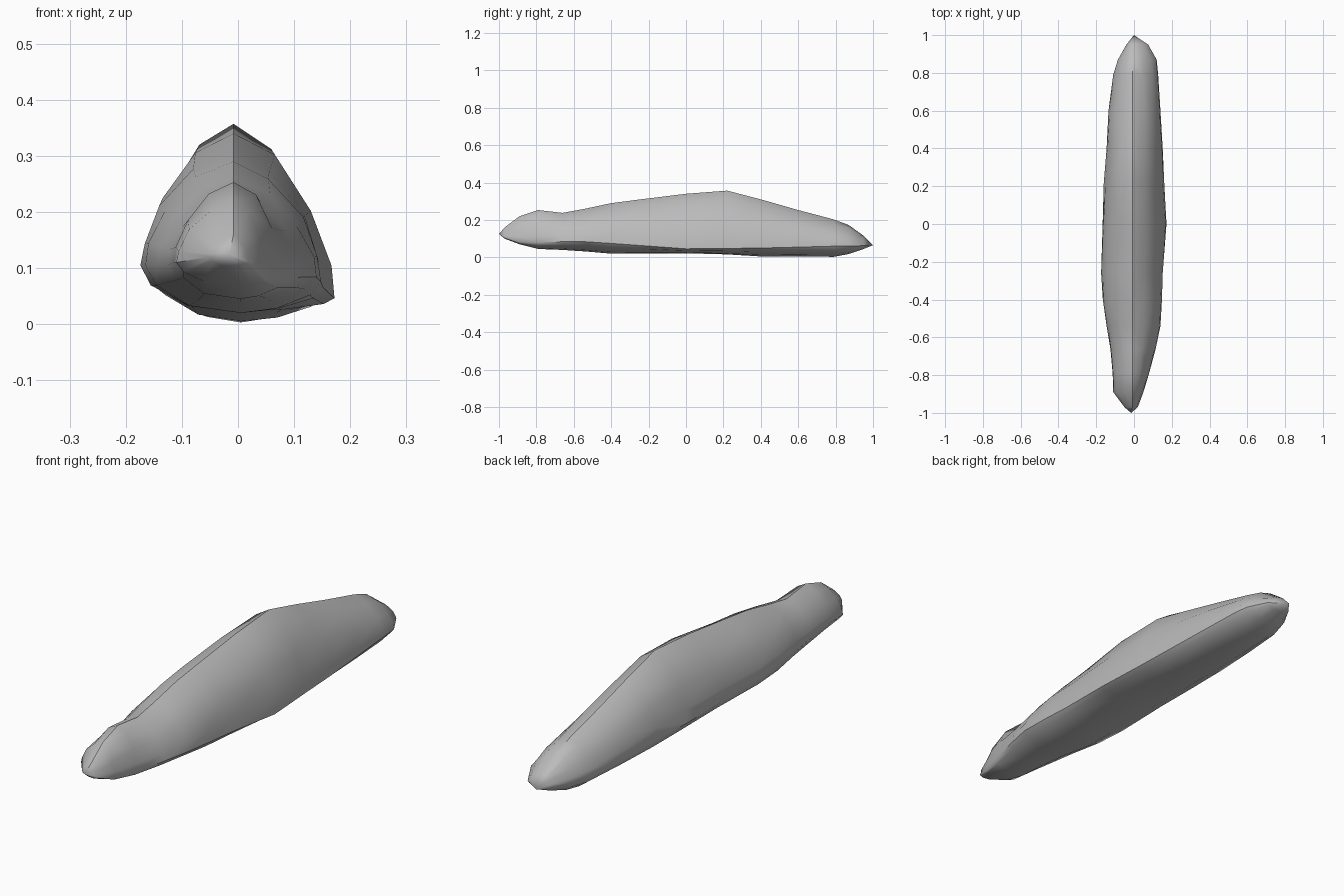
import bpy, bmesh, math, random
from mathutils import Vector

cube = bpy.data.objects.get("Cube")
if cube:
    bpy.data.objects.remove(cube, do_unlink=True)
random.seed(4)

# One flat stone colour
stone = bpy.data.materials.new("stone grey")
stone.use_nodes = True
grey = (0.5, 0.5, 0.5, 1)
stone.diffuse_color = grey
stone.node_tree.nodes["Principled BSDF"].inputs["Base Color"].default_value = grey

# Stations along the rock in hundredths:
# y, ridge height, keel height, left-hand x, right-hand x, height of each side edge
stations = [
    (-97, 16, 10, -5, 2, 12, 11),
    (-89, 22, 7, -11, 5, 11, 8),
    (-79, 25.3, 4.5, -11.3, 8, 11, 8),
    (-66, 23.8, 4, -12.5, 11.5, 10.5, 8.4),
    (-54, 26, 3.2, -14.5, 14, 10.5, 8.4),
    (-40, 29, 2, -16.5, 14.8, 10.5, 7.5),
    (-26, 30.8, 2, -17.4, 15.2, 10.5, 6.5),
    (0, 34, 2.2, -16.6, 17.2, 9.5, 4.6),
    (22, 35.7, 1.6, -16, 16, 9, 4.8),
    (40, 31, 0.5, -14.5, 15.2, 8.5, 5),
    (60, 25.3, 0.6, -13.5, 14, 8, 5.5),
    (79, 20.3, 0.3, -11, 12.8, 7, 6),
    (87, 17.3, 1.8, -8.5, 12, 6.5, 6),
    (95, 11.5, 4.5, -4, 7.5, 6.5, 6.3),
]

# Half cross-section: share of the width, share of the height from the side edge
half = [(0.42, 0.86), (0.78, 0.53), (0.96, 0.2), (1, 0), (0.87, -0.42), (0.48, -0.85)]


def ring_points(y, top, keel, left, right, edge_left, edge_right):
    ridge = -0.8
    points = [Vector((ridge, y, top))]

    def flank(side, edge):
        result = []
        for wide, tall in half:
            z = edge + tall * ((top - edge) if tall > 0 else (edge - keel))
            x = ridge + (side - ridge) * wide
            if tall not in (0, 1):
                x += random.uniform(-0.35, 0.35)
                z += random.uniform(-0.3, 0.3) if tall > 0 else 0
            result.append(Vector((x, y, z)))
        return result

    points += flank(right, edge_right)
    points.append(Vector((0.5, y, keel)))
    points += reversed(flank(left, edge_left))
    return [p / 100 for p in points]


# Loft the rock through all stations and close both tips
bm = bmesh.new()
rings = [[bm.verts.new(p) for p in ring_points(*s)] for s in stations]
count = len(rings[0])
for a, b in zip(rings, rings[1:]):
    for i in range(count):
        j = (i + 1) % count
        bm.faces.new((a[i], a[j], b[j], b[i]))
for ring, tip in ((rings[0], (-0.015, -1, 0.125)), (rings[-1], (0, 1, 0.065))):
    point = bm.verts.new(tip)
    for i in range(count):
        bm.faces.new((ring[i], ring[(i + 1) % count], point))
bmesh.ops.triangulate(bm, faces=bm.faces[:])
bmesh.ops.recalc_face_normals(bm, faces=bm.faces[:])

mesh = bpy.data.meshes.new("rock")
bm.to_mesh(mesh)
bm.free()
mesh.materials.append(stone)
rock = bpy.data.objects.new("rock", mesh)
bpy.context.collection.objects.link(rock)

# Soft flanks with crisp creases
bpy.ops.object.select_all(action="DESELECT")
rock.select_set(True)
bpy.context.view_layer.objects.active = rock
bpy.ops.object.shade_smooth_by_angle(angle=math.radians(40))
